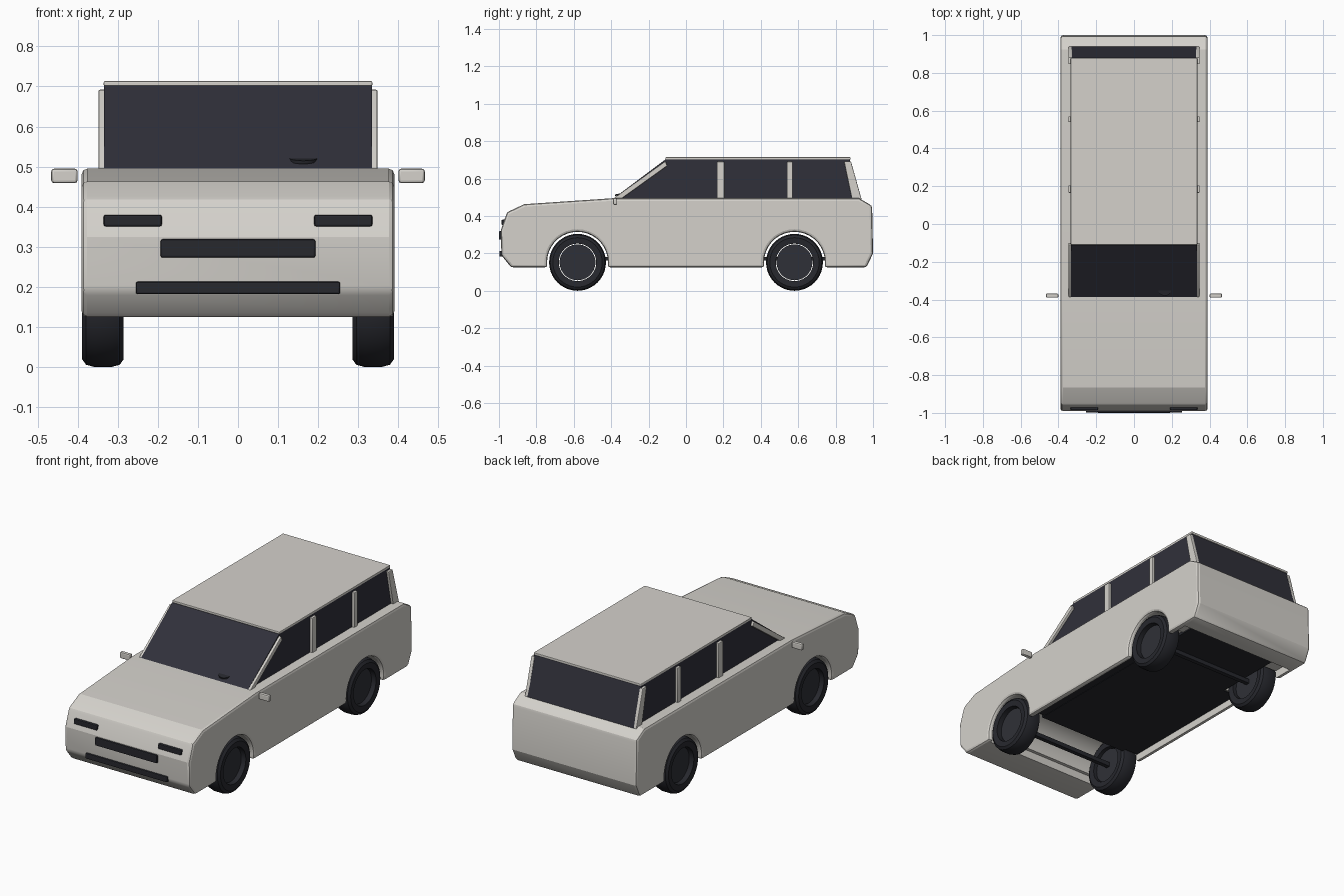
import bpy, bmesh, math
from mathutils import Matrix, Vector

cube = bpy.data.objects.get("Cube")
if cube:
    bpy.data.objects.remove(cube, do_unlink=True)


def material(name, rgb):
    m = bpy.data.materials.new(name)
    m.use_nodes = True
    color = (*rgb, 1.0)
    m.diffuse_color = color
    m.node_tree.nodes["Principled BSDF"].inputs["Base Color"].default_value = color
    return m


PAINT = material("warm white paint", (0.66, 0.64, 0.60))
GLASS = material("dark glass", (0.030, 0.030, 0.042))
TRIM = material("black trim", (0.020, 0.021, 0.027))
HUB = material("dark hub", (0.028, 0.030, 0.038))


def finish(name, bm, mat, bevel=0.0, mirror=False, cutter=None):
    """Turn a bmesh into an object, bake its modifiers and smooth it by angle."""
    bmesh.ops.recalc_face_normals(bm, faces=bm.faces)
    mesh = bpy.data.meshes.new(name)
    bm.to_mesh(mesh)
    bm.free()
    mesh.materials.append(mat)
    ob = bpy.data.objects.new(name, mesh)
    bpy.context.collection.objects.link(ob)
    if bevel:
        mod = ob.modifiers.new("Bevel", 'BEVEL')
        mod.width, mod.segments = bevel, 2
        mod.limit_method, mod.angle_limit = 'ANGLE', math.radians(35)
    if cutter:
        mod = ob.modifiers.new("Cut", 'BOOLEAN')
        mod.object, mod.operation, mod.solver = cutter, 'DIFFERENCE', 'EXACT'
    if mirror:
        ob.modifiers.new("Mirror", 'MIRROR')
    bpy.context.view_layer.update()
    evaluated = ob.evaluated_get(bpy.context.evaluated_depsgraph_get())
    baked = bpy.data.meshes.new_from_object(evaluated)
    ob.modifiers.clear()
    ob.data = baked
    bpy.ops.object.select_all(action='DESELECT')
    ob.select_set(True)
    bpy.context.view_layer.objects.active = ob
    bpy.ops.object.shade_smooth_by_angle(angle=math.radians(20))
    return ob


def prism(name, outline, x0, x1, mat, **options):
    """Extrude a side outline of (y, z) points across the car."""
    bm = bmesh.new()
    face = bm.faces.new([bm.verts.new((x0, y, z)) for y, z in outline])
    side = bmesh.ops.extrude_face_region(bm, geom=[face])["geom"]
    verts = [v for v in side if isinstance(v, bmesh.types.BMVert)]
    bmesh.ops.translate(bm, verts=verts, vec=(x1 - x0, 0, 0))
    return finish(name, bm, mat, **options)


def box(name, x, y, z, mat, **options):
    outline = [(y[0], z[0]), (y[1], z[0]), (y[1], z[1]), (y[0], z[1])]
    return prism(name, outline, x[0], x[1], mat, **options)


def lathe(name, profile, centre, mat, closed=False):
    """Spin (radius, x) points around a sideways axle, mirrored to both sides."""
    bm = bmesh.new()
    verts = [bm.verts.new((x, 0, r)) for r, x in profile]
    pairs = list(zip(verts, verts[1:])) + ([(verts[-1], verts[0])] if closed else [])
    edges = [bm.edges.new(p) for p in pairs]
    bmesh.ops.spin(bm, geom=verts + edges, cent=(0, 0, 0), axis=(1, 0, 0),
                   angle=math.tau, steps=40, use_merge=True)
    bmesh.ops.remove_doubles(bm, verts=bm.verts, dist=0.0005)
    bmesh.ops.translate(bm, verts=bm.verts, vec=centre)
    return finish(name, bm, mat, mirror=True)


AXLE_Y, AXLE_Z, ARCH_R, SILL_Z = 0.58, 0.152, 0.163, 0.125


def arch(y):
    """Wheel arch points, from front to back."""
    dip = math.asin((AXLE_Z - SILL_Z) / ARCH_R)
    angles = [math.pi + dip - (math.pi + 2 * dip) * i / 20 for i in range(21)]
    return [(y + ARCH_R * math.cos(a), AXLE_Z + ARCH_R * math.sin(a)) for a in angles]


# Lower body with wheel arches and a recessed underside
body_outline = ([(-0.935, SILL_Z)] + arch(-AXLE_Y) + arch(AXLE_Y)
                + [(0.965, SILL_Z), (1.0, 0.20), (0.995, 0.455), (0.925, 0.495),
                   (-0.39, 0.495), (-0.865, 0.463), (-0.957, 0.42),
                   (-0.99, 0.325), (-0.987, 0.19)])
underside = box("underside_cutter", (-0.365, 0.365), (-0.76, 0.86), (0.05, 0.17), PAINT)
underside.hide_render = True
underside.hide_viewport = False
prism("body", body_outline, -0.39, 0.39, PAINT, bevel=0.014, cutter=underside)
bpy.data.objects.remove(underside, do_unlink=True)

# Floor pan, narrow beside the wheels and full width between them
box("floor_pan", (-0.28, 0.28), (-0.43, 0.86), (0.163, 0.18), TRIM)
box("floor_middle", (-0.365, 0.365), (-0.41, 0.41), (0.165, 0.18), TRIM)

# Glasshouse and roof
prism("cabin_glass", [(-0.40, 0.485), (-0.11, 0.702), (0.875, 0.702), (0.94, 0.485)],
      -0.334, 0.334, GLASS)
box("roof", (-0.335, 0.335), (-0.11, 0.88), (0.70, 0.714), PAINT, bevel=0.004)

# Pillars on both sides
pillars = {
    "front_pillars": [(-0.40, 0.485), (-0.355, 0.485), (-0.10, 0.668), (-0.11, 0.693)],
    "middle_pillars": [(0.165, 0.485), (0.205, 0.485), (0.205, 0.69), (0.165, 0.69)],
    "rear_door_pillars": [(0.54, 0.485), (0.57, 0.485), (0.57, 0.69), (0.54, 0.69)],
    "rear_pillars": [(0.888, 0.485), (0.94, 0.485), (0.882, 0.692), (0.845, 0.692)],
}
for name, outline in pillars.items():
    prism(name, outline, 0.328, 0.348, PAINT, bevel=0.004, mirror=True)

# Door mirrors
box("door_mirrors", (0.40, 0.466), (-0.39, -0.368), (0.459, 0.495), PAINT,
    bevel=0.007, mirror=True)

# Front lamps, grille and bumper slot
box("headlights", (0.19, 0.335), (-0.986, -0.95), (0.351, 0.38), TRIM,
    bevel=0.005, mirror=True)
box("grille", (-0.193, 0.193), (-1.0, -0.96), (0.273, 0.319), TRIM, bevel=0.005)
box("bumper_slot", (-0.255, 0.255), (-0.998, -0.96), (0.182, 0.213), TRIM, bevel=0.005)

# Wheels
tyre = [(0.100, -0.048), (0.132, -0.052), (0.146, -0.042), (0.152, -0.02),
        (0.152, 0.02), (0.146, 0.042), (0.132, 0.052), (0.100, 0.048)]
hub = [(0, -0.03), (0.096, -0.03), (0.096, 0.022), (0, 0.022)]
for end, y in (("front", -AXLE_Y), ("rear", AXLE_Y)):
    centre = Vector((0.337, y, AXLE_Z))
    lathe(end + "_tyres", tyre, centre, TRIM, closed=True)
    lathe(end + "_hubs", hub, centre, HUB)
    box(end + "_axle", (-0.32, 0.32), (y - 0.012, y + 0.012),
        (AXLE_Z - 0.012, AXLE_Z + 0.012), TRIM)

# Steering wheel rim just showing through the windscreen
bm = bmesh.new()
bmesh.ops.create_cone(bm, cap_ends=True, segments=24, radius1=0.035, radius2=0.035,
                      depth=0.008, matrix=Matrix.Translation((0.163, -0.345, 0.518))
                      @ Matrix.Rotation(math.radians(12), 4, 'X'))
finish("steering_wheel", bm, TRIM)
